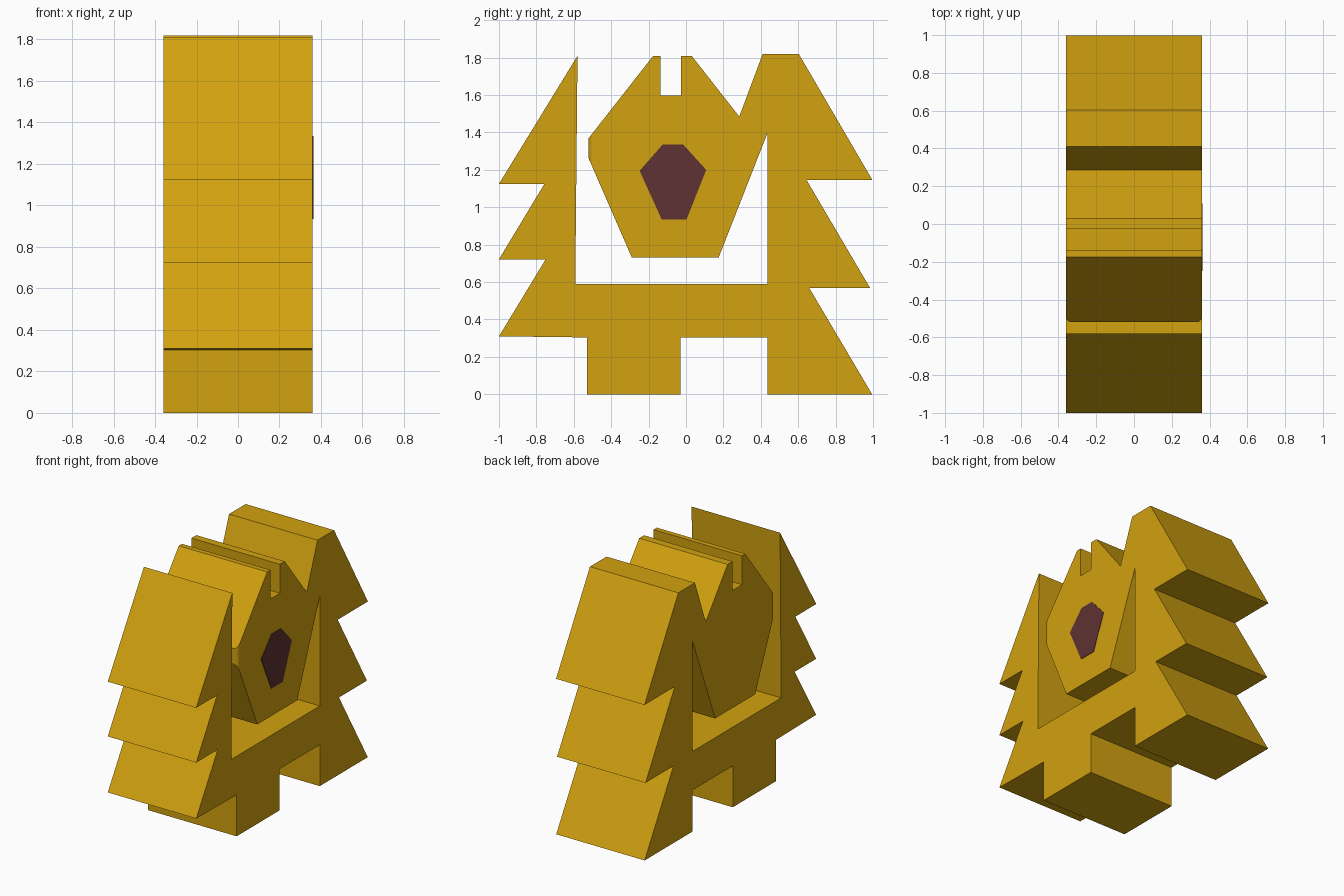
import bpy, bmesh

if "Cube" in bpy.data.objects:
    bpy.data.objects.remove(bpy.data.objects["Cube"])

HALF = 0.36


def material(name, rgb):
    m = bpy.data.materials.new(name)
    m.diffuse_color = (*rgb, 1)
    m.use_nodes = True
    m.node_tree.nodes["Principled BSDF"].inputs["Base Color"].default_value = m.diffuse_color
    return m


def extrude_profile(name, points, x0, x1, mat, rounded=None):
    """Extrude a (y, z) outline along x; optionally round some side edges."""
    bm = bmesh.new()
    face = bm.faces.new([bm.verts.new((x0, y, z)) for y, z in points])
    ext = bmesh.ops.extrude_face_region(bm, geom=[face])["geom"]
    verts = [v for v in ext if isinstance(v, bmesh.types.BMVert)]
    bmesh.ops.translate(bm, verts=verts, vec=(x1 - x0, 0, 0))
    bmesh.ops.recalc_face_normals(bm, faces=bm.faces[:])
    if rounded:
        edges = [e for e in bm.edges if all(
            any(abs(v.co.y - y) < 1e-4 and abs(v.co.z - z) < 1e-4
                for y, z in rounded) for v in e.verts)
            and abs(e.verts[0].co.x - e.verts[1].co.x) < 1e-4]
        bmesh.ops.bevel(bm, geom=edges, offset=0.03, segments=4,
                        profile=0.5, affect='EDGES')
    me = bpy.data.meshes.new(name)
    bm.to_mesh(me)
    bm.free()
    me.materials.append(mat)
    ob = bpy.data.objects.new(name, me)
    bpy.context.collection.objects.link(ob)
    return ob


gold = material("mustard gold", (0.645, 0.36, 0.005))
maroon = material("dark maroon", (0.112, 0.032, 0.032))

# Front serrated tree, down its outer side
front_tree = [(-0.58, 1.81), (-1.0, 1.125), (-0.757, 1.125), (-1.0, 0.722),
              (-0.75, 0.722), (-1.0, 0.31)]
# Base with its foot
base = [(-0.53, 0.304), (-0.53, 0), (-0.03, 0), (-0.03, 0.304),
        (0.437, 0.304), (0.437, 0)]
# Back serrated tree, up its outer side
back_tree = [(0.995, 0), (0.66, 0.567), (0.985, 0.567), (0.645, 1.145),
             (0.997, 1.145), (0.603, 1.82), (0.41, 1.82)]
# Faceted body with a notch on top, joined to the back tree
nose = [(-0.52, 1.37), (-0.52, 1.26)]
body = [(0.285, 1.485), (0.03, 1.81), (-0.027, 1.81), (-0.027, 1.597),
        (-0.137, 1.597), (-0.137, 1.81), (-0.175, 1.81), *nose,
        (-0.29, 0.732), (0.175, 0.732), (0.437, 1.40)]
# Inner floor of the cradle
cradle = [(0.437, 0.59), (-0.592, 0.59)]

extrude_profile("tree_cradle_body", front_tree + base + back_tree + body + cradle,
                -HALF, HALF, gold, rounded=nose)

# Six-sided panel on the right face only
panel = [(-0.125, 1.335), (-0.015, 1.335), (0.108, 1.2), (0.003, 0.935),
         (-0.13, 0.935), (-0.248, 1.195)]
extrude_profile("side_panel", panel, HALF - 0.003, HALF + 0.003, maroon)
